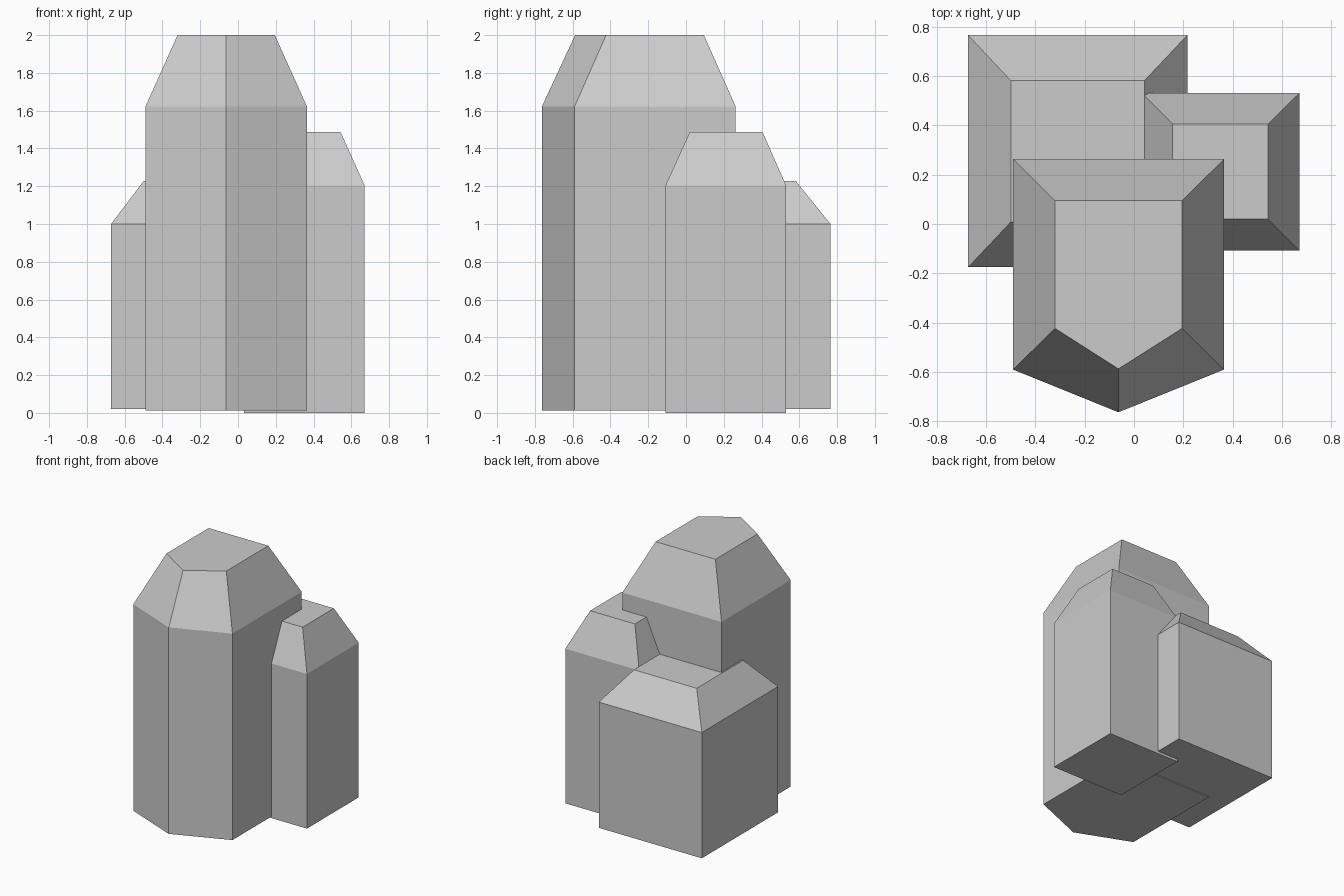
import bpy, bmesh

if "Cube" in bpy.data.objects:
    bpy.data.objects.remove(bpy.data.objects["Cube"])


def rect(x0, x1, y0, y1):
    return [(x0, y0), (x1, y0), (x1, y1), (x0, y1)]


def crystal(name, base, top, z_base, z_shoulder, z_top):
    """Straight column with a bevelled, flat-topped crown."""
    bm = bmesh.new()
    rings = [[bm.verts.new((x, y, z)) for x, y in outline]
             for outline, z in ((base, z_base), (base, z_shoulder), (top, z_top))]
    n = len(base)
    for lower, upper in zip(rings, rings[1:]):
        for i in range(n):
            j = (i + 1) % n
            bm.faces.new((lower[i], lower[j], upper[j], upper[i]))
    bm.faces.new(rings[0][::-1])
    bm.faces.new(rings[-1])
    bmesh.ops.recalc_face_normals(bm, faces=bm.faces)
    mesh = bpy.data.meshes.new(name)
    bm.to_mesh(mesh)
    bm.free()
    obj = bpy.data.objects.new(name, mesh)
    bpy.context.collection.objects.link(obj)
    return obj


# Tall five-sided column with a pointed front
tall_base = rect(-0.49, 0.365, -0.59, 0.263)
tall_base.insert(1, (-0.063, -0.763))
tall_top = rect(-0.32, 0.195, -0.423, 0.095)
tall_top.insert(1, (-0.063, -0.587))
crystal("tall_column", tall_base, tall_top, 0.013, 1.622, 2.0)

# Medium column on the right
crystal("right_column", rect(0.033, 0.67, -0.108, 0.53),
        rect(0.157, 0.543, 0.02, 0.405), 0.0, 1.205, 1.487)

# Short wide column at the back left
crystal("back_column", rect(-0.672, 0.216, -0.175, 0.765),
        rect(-0.499, 0.042, 0.008, 0.581), 0.02, 1.0, 1.228)
